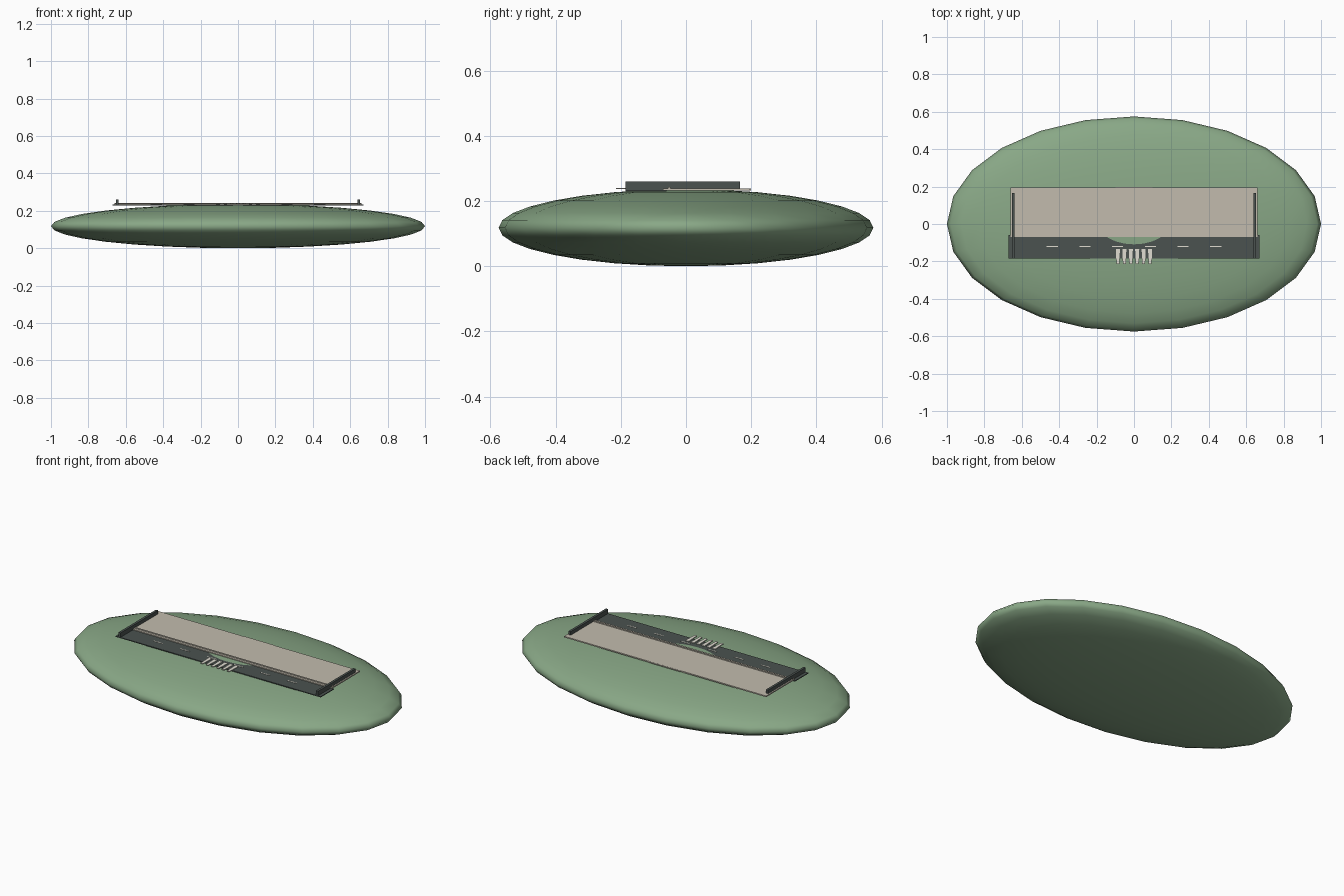
import bpy, bmesh
from mathutils import Matrix

if "Cube" in bpy.data.objects:
    bpy.data.objects.remove(bpy.data.objects["Cube"])

def material(name, rgb):
    m = bpy.data.materials.new(name)
    m.diffuse_color = (*rgb, 1)
    m.use_nodes = True
    m.node_tree.nodes["Principled BSDF"].inputs["Base Color"].default_value = m.diffuse_color
    return m

GREEN = material("grass", (0.25, 0.39, 0.24))
DARK = material("asphalt", (0.07, 0.085, 0.08))
RAIL = material("rail_grey", (0.07, 0.085, 0.08))
STONE = material("stone", (0.54, 0.50, 0.42))
PAINT = material("paint", (0.75, 0.73, 0.65))

def make(name, bm, mat):
    me = bpy.data.meshes.new(name)
    bm.to_mesh(me)
    bm.free()
    me.materials.append(mat)
    ob = bpy.data.objects.new(name, me)
    bpy.context.collection.objects.link(ob)
    return ob

def box(name, x0, x1, y0, y1, z0, z1, mat, taper=1.0):
    bm = bmesh.new()
    bmesh.ops.create_cube(bm, size=1)
    for v in bm.verts:
        k = taper if v.co.y < 0 else 1
        v.co = ((x0 + x1) / 2 + v.co.x * (x1 - x0) * k,
                (y0 + y1) / 2 + v.co.y * (y1 - y0),
                (z0 + z1) / 2 + v.co.z * (z1 - z0))
    return make(name, bm, mat)

# Flattened mound
bm = bmesh.new()
bmesh.ops.create_uvsphere(bm, u_segments=24, v_segments=16, radius=1)
bmesh.ops.transform(bm, verts=bm.verts,
                    matrix=Matrix.Translation((0, 0, 0.118)) @ Matrix.Diagonal((1, 0.575, 0.118, 1)))
for f in bm.faces:
    f.smooth = True
make("mound", bm, GREEN)

# Road and paved terrace
box("road", -0.67, 0.67, -0.185, -0.06, 0.229, 0.2338, DARK)
box("terrace", -0.66, 0.66, -0.07, 0.195, 0.232, 0.239, STONE)
box("terrace_curb", -0.66, 0.66, -0.056, -0.047, 0.238, 0.2425, STONE)
box("back_step", -0.1, 0.1, 0.15, 0.199, 0.233, 0.2385, STONE)

# End rails
for s, side in ((-1, "left"), (1, "right")):
    box("rail_" + side, s * 0.645 - 0.007, s * 0.645 + 0.007, -0.185, 0.165, 0.234, 0.26, RAIL)

# Lane dashes
for i in range(6):
    x = (i - 2.5) * 0.175
    box(f"lane_dash_{i}", x - 0.03, x + 0.03, -0.123, -0.117, 0.2335, 0.2355, PAINT)

# Crossing stripes
for i in range(6):
    x = (i - 2.5) * 0.0345
    box(f"crossing_stripe_{i}", x - 0.011, x + 0.011, -0.215, -0.133, 0.237, 0.2405, PAINT, 0.7)
